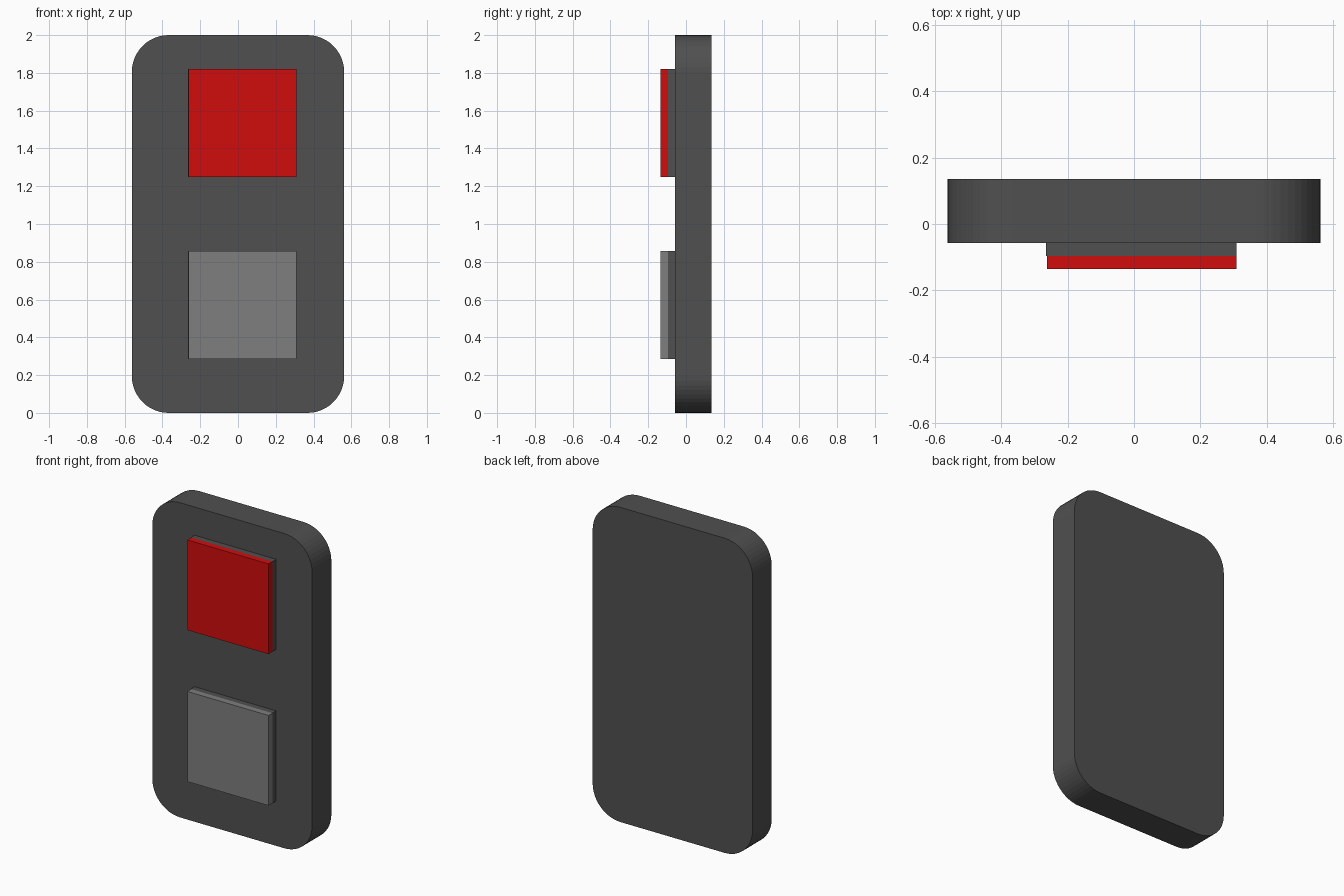
import bpy
import bmesh
from math import cos, sin, pi

cube = bpy.data.objects.get("Cube")
if cube:
    bpy.data.objects.remove(cube, do_unlink=True)


def material(name, r, g, b):
    m = bpy.data.materials.new(name)
    m.use_nodes = True
    m.diffuse_color = (r, g, b, 1)
    m.node_tree.nodes["Principled BSDF"].inputs["Base Color"].default_value = (r, g, b, 1)
    return m


DARK = material("dark grey", 0.08, 0.08, 0.08)
GREY = material("mid grey", 0.21, 0.21, 0.21)
RED = material("red", 0.63, 0.004, 0.004)


def slab(name, outline, y_front, y_back, mat):
    """Extrude an x-z outline from its front depth to its back depth."""
    bm = bmesh.new()
    face = bm.faces.new([bm.verts.new((x, y_front, z)) for x, z in outline])
    ext = bmesh.ops.extrude_face_region(bm, geom=[face], use_keep_orig=True)
    moved = [v for v in ext["geom"] if isinstance(v, bmesh.types.BMVert)]
    bmesh.ops.translate(bm, vec=(0, y_back - y_front, 0), verts=moved)
    bmesh.ops.recalc_face_normals(bm, faces=bm.faces)
    mesh = bpy.data.meshes.new(name)
    bm.to_mesh(mesh)
    bm.free()
    mesh.materials.append(mat)
    obj = bpy.data.objects.new(name, mesh)
    bpy.context.collection.objects.link(obj)
    return obj


def rounded_rect(half_w, height, radius, steps):
    corners = [(1, 1), (-1, 1), (-1, -1), (1, -1)]
    points = []
    for i, (sx, sz) in enumerate(corners):
        cx, cz = sx * (half_w - radius), height / 2 + sz * (height / 2 - radius)
        for k in range(steps + 1):
            a = (i + k / steps) * pi / 2
            points.append((cx + radius * cos(a), cz + radius * sin(a)))
    return points


def rectangle(x0, x1, z0, z1):
    return [(x0, z0), (x1, z0), (x1, z1), (x0, z1)]


# Rounded backing plate
FRONT, BACK = -0.058, 0.135
slab("body", rounded_rect(0.562, 2.0, 0.195, 12), FRONT, BACK, DARK)

# Two square buttons, each a dark base with a coloured cap
SEAM, CAP_FRONT = -0.096, -0.135
for label, z0, mat in (("upper", 1.248, RED), ("lower", 0.285, GREY)):
    z1 = z0 + 0.573
    slab(label + "_button_base", rectangle(-0.265, 0.309, z0, z1), SEAM, FRONT, DARK)
    slab(label + "_button_cap", rectangle(-0.262, 0.309, z0, z1), CAP_FRONT, SEAM, mat)
